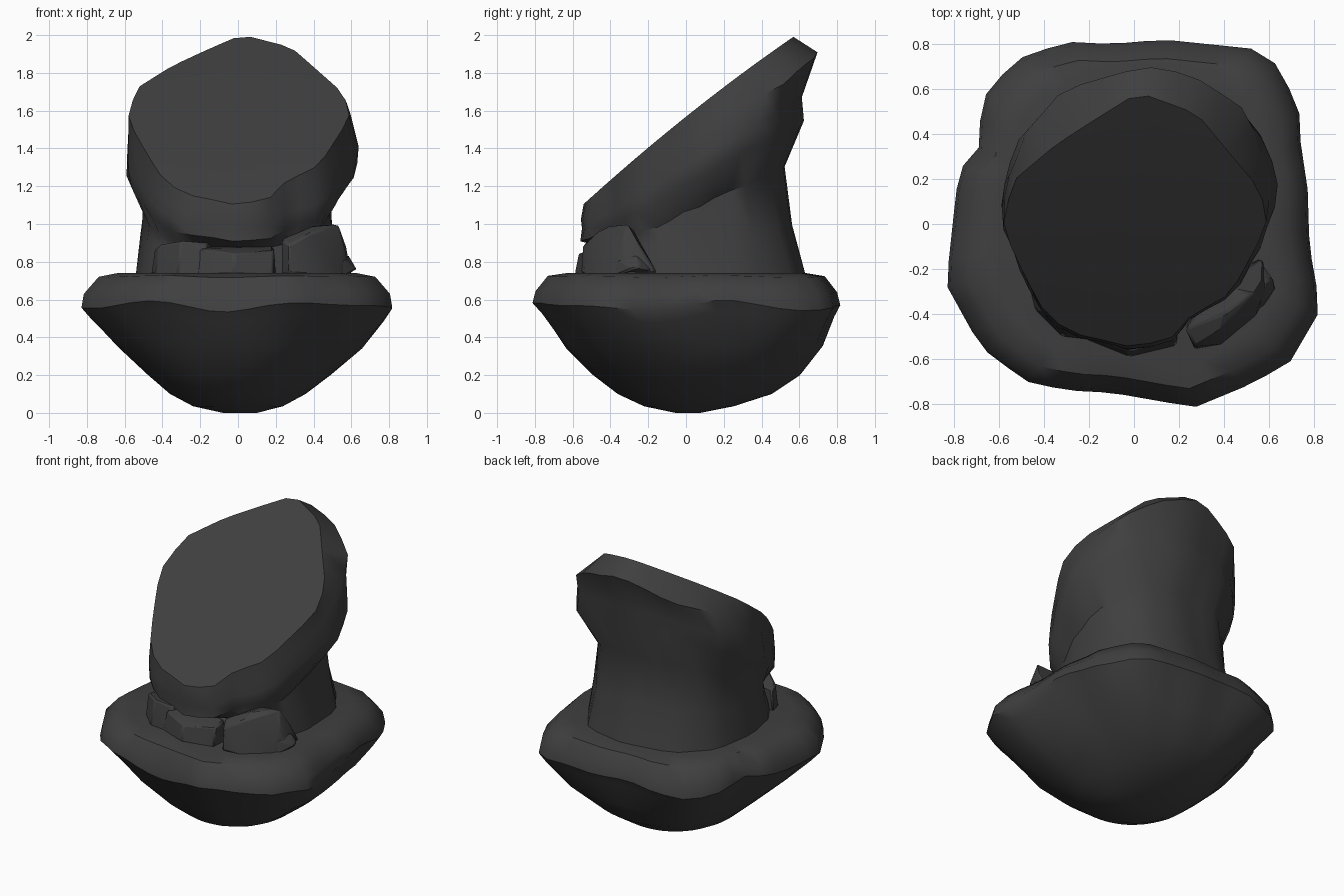
import bpy, bmesh, math, random
from mathutils import Vector

if "Cube" in bpy.data.objects:
    bpy.data.objects.remove(bpy.data.objects["Cube"])

random.seed(4)
stone = bpy.data.materials.new("dark grey stone")
stone.diffuse_color = (0.05, 0.05, 0.05, 1)
stone.use_nodes = True
stone.node_tree.nodes["Principled BSDF"].inputs["Base Color"].default_value = stone.diffuse_color


def finish(bm, name, angle):
    """Turn a bmesh into a named stone object."""
    bmesh.ops.recalc_face_normals(bm, faces=bm.faces)
    mesh = bpy.data.meshes.new(name)
    bm.to_mesh(mesh)
    bm.free()
    mesh.materials.append(stone)
    obj = bpy.data.objects.new(name, mesh)
    bpy.context.collection.objects.link(obj)
    bpy.ops.object.select_all(action='DESELECT')
    obj.select_set(True)
    bpy.context.view_layer.objects.active = obj
    bpy.ops.object.shade_smooth_by_angle(angle=math.radians(angle))
    return obj


def radial(outline, centre, n):
    """Sample a star-shaped outline at n even angles around its centre."""
    c = Vector(centre)
    pts = [Vector(p) - c for p in outline]
    result = []
    for i in range(n):
        a = math.tau * (i + 0.5) / n
        d = Vector((math.cos(a), math.sin(a)))
        best = 0
        for p, q in zip(pts, pts[1:] + pts[:1]):
            e = q - p
            den = d.x * e.y - d.y * e.x
            if abs(den) < 1e-9:
                continue
            t = (p.x * e.y - p.y * e.x) / den
            s = (p.x * d.y - p.y * d.x) / den
            if t > 0 and -1e-6 <= s <= 1 + 1e-6:
                best = max(best, t)
        result.append(c + d * best)
    return result


def loft(name, rings, angle):
    """Skin a stack of equal-length rings and cap both ends."""
    bm = bmesh.new()
    loops = [[bm.verts.new(p) for p in ring] for ring in rings]
    n = len(loops[0])
    for a, b in zip(loops, loops[1:]):
        for i in range(n):
            j = (i + 1) % n
            bm.faces.new((a[i], a[j], b[j], b[i]))
    bm.faces.new(loops[0])
    bm.faces.new(loops[-1])
    return finish(bm, name, angle)


def jitter(k):
    return random.uniform(-k, k)


# Bowl-shaped rock base: squarish rim, rounder and shifted back towards the bottom
rim = [(.83, -.38), (.69, -.62), (.5, -.72), (.27, -.815), (-.1, -.75), (-.3, -.74),
       (-.48, -.7), (-.68, -.55), (-.835, -.27), (-.79, .15), (-.76, .26), (-.69, .34),
       (-.68, .55), (-.53, .73), (-.3, .81), (-.1, .8), (.13, .82), (.52, .78),
       (.65, .7), (.76, .43), (.73, .33), (.77, .22), (.78, -.1)]
N = 48
rim_pts = radial(rim, (0, 0), N)
levels = [  # height, x scale, y scale, x shift, y shift, roundness, wave height
    (.740, .77, .78, 0, 0, 0, 0), (.722, .89, .90, 0, 0, 0, .004),
    (.635, .985, .98, 0, 0, 0, .012), (.565, 1.0, 1.0, 0, 0, 0, .02),
    (.505, .945, .95, .005, .01, .05, .022), (.35, .80, .845, .02, .035, .4, .008),
    (.20, .595, .675, .01, .052, .7, 0), (.10, .44, .50, 0, .045, .85, 0),
    (.035, .29, .29, 0, .015, 1, 0), (0, .11, .08, .01, .01, 1, 0)]
rings = []
for z, sx, sy, dx, dy, roundness, wave in levels:
    ring = []
    for i, p in enumerate(rim_pts):
        q = p.lerp(p.normalized() * .82, roundness)
        a = math.tau * i / N
        w = wave * (math.sin(5 * a + .6) + .6 * math.sin(8 * a))
        ring.append((q.x * sx + dx, q.y * sy + dy, z + w))
    rings.append(ring)
loft("rock_base", rings, 40)

# Leaning pillar: flat sloping face, thick ragged slab, narrow neck, spread foot
face = [(.02, .585), (.28, .49), (.42, .32), (.53, .19), (.6, .05), (.57, -.05),
        (.49, -.2), (.43, -.31), (.25, -.41), (.18, -.5), (0, -.55), (-.12, -.52),
        (-.3, -.48), (-.42, -.36), (-.5, -.2), (-.585, -.02), (-.54, .19),
        (-.35, .35), (-.18, .46)]
slab = [(.64, .27), (.62, .1), (.54, -.13), (.46, -.3), (.25, -.42), (.2, -.52),
        (0, -.58), (-.1, -.54), (-.3, -.5), (-.42, -.38), (-.47, -.27), (-.6, .06),
        (-.57, .25), (-.52, .43), (-.33, .61), (.05, .7), (.25, .67), (.54, .52)]
foot = [(.53, 0), (.51, .35), (.35, .58), (.05, .64), (-.3, .58), (-.5, .38),
        (-.55, .05), (-.5, -.2), (-.35, -.42), (0, -.46), (.25, -.42), (.45, -.25)]
N = 36
CENTRE = Vector((.02, .06))
face_pts, slab_pts, foot_pts = (radial(o, CENTRE, N) for o in (face, slab, foot))


def face_height(p):
    return 1.568 + .80 * p.y - .03 * (p.y / .55) ** 2


def pillar_ring(pts, sx, sy, y_mid, z0, slope, k):
    ring = []
    for p in pts:
        x = .02 + (p.x - .02) * sx + jitter(k)
        y = y_mid + (p.y - .06) * sy + jitter(k)
        ring.append((x, y, z0 + slope * y + jitter(k)))
    return ring


# The face is slightly domed; the slab edge drops away from it all round
inner_ring = []
for p in face_pts:
    q = CENTRE.lerp(p, .6)
    inner_ring.append((q.x, q.y, face_height(q)))
face_ring = [(p.x, p.y, min(2.0, face_height(p))) for p in face_pts]
edge_ring = []
for p, s in zip(face_pts, slab_pts):
    q = p.lerp(s, min(1, .6 + .84 * max(0, s.y) ** 2))
    drop = .08 + .05 * abs(s.x) / .6
    edge_ring.append((q.x, q.y, face_height(p) - drop + jitter(.008)))
loft("leaning_pillar", [
    inner_ring, face_ring, edge_ring,
    pillar_ring(slab_pts, 1.0, .92, .025, 1.305, .60, .006),
    pillar_ring(slab_pts, .985, .93, .03, 1.21, .55, .008),
    pillar_ring(foot_pts, .93, .86, .035, 1.06, .47, .010),
    pillar_ring(foot_pts, .95, .90, .045, .92, .15, .010),
    pillar_ring(foot_pts, 1.0, 1.0, .06, .72, 0, 0)], 38)


# Small angular rocks around the front of the foot
def boulder(name, points):
    bm = bmesh.new()
    for p in points:
        bm.verts.new(p)
    hull = bmesh.ops.convex_hull(bm, input=bm.verts)
    junk = {g for g in hull["geom_interior"] + hull["geom_unused"]
            if isinstance(g, bmesh.types.BMVert)}
    bmesh.ops.delete(bm, geom=list(junk), context='VERTS')
    obj = finish(bm, name, 25)
    bevel = obj.modifiers.new("worn edges", 'BEVEL')
    bevel.width = .01
    bevel.segments = 1


boulder("right_rock", [
    (.23, -.46, .73), (.27, -.555, .74), (.39, -.535, .73), (.54, -.41, .73), (.60, -.30, .73),
    (.57, -.15, .74), (.35, -.25, .73), (.23, -.47, .92), (.27, -.545, .89), (.38, -.48, .95),
    (.40, -.40, .99), (.53, -.31, 1.0), (.57, -.25, .89), (.56, -.34, .88), (.38, -.28, .97)])
boulder("right_rock_chip", [
    (.50, -.42, .73), (.58, -.36, .73), (.63, -.29, .76), (.62, -.24, .77), (.57, -.17, .75),
    (.45, -.3, .73), (.56, -.36, .81), (.58, -.26, .84), (.48, -.32, .84)])
boulder("left_rock", [
    (-.46, -.30, .73), (-.44, -.38, .73), (-.32, -.50, .73), (-.15, -.52, .73), (-.10, -.35, .73),
    (-.44, -.31, .87), (-.42, -.38, .89), (-.30, -.48, .91), (-.17, -.48, .90), (-.12, -.35, .90)])
boulder("middle_rock", [
    (-.22, -.51, .73), (-.02, -.59, .74), (.19, -.54, .73), (.20, -.42, .73), (-.20, -.38, .73),
    (-.20, -.50, .87), (-.02, -.57, .84), (.19, -.52, .86), (.19, -.42, .88), (-.18, -.38, .88)])
